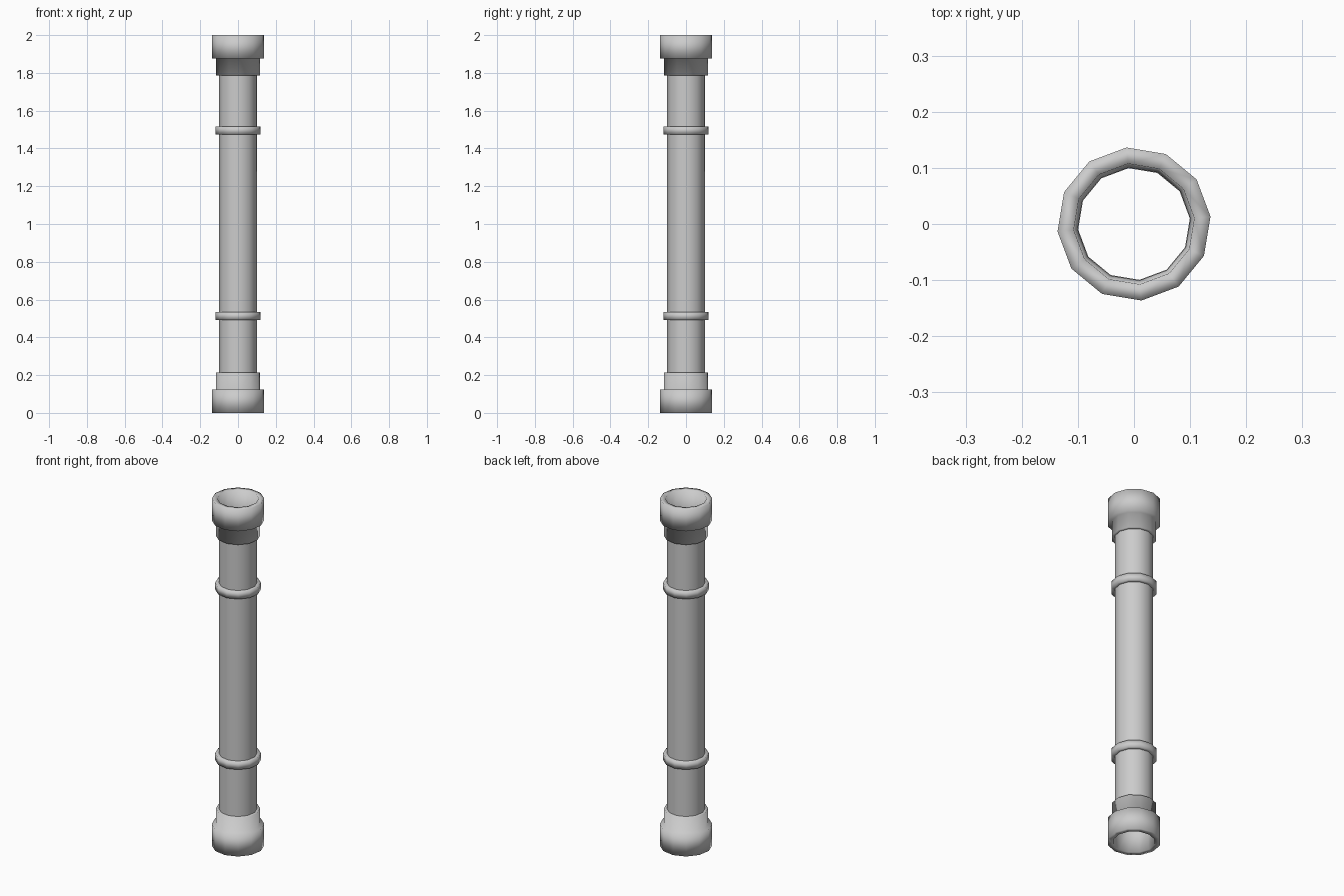
import bpy, bmesh, math

cube = bpy.data.objects.get("Cube")
if cube:
    bpy.data.objects.remove(cube, do_unlink=True)

SIDES = 12
TURN = math.radians(5.5)
HEIGHT = 2.0

grey = bpy.data.materials.new("pipe_grey")
grey.use_nodes = True
colour = (0.6, 0.6, 0.6, 1)
grey.diffuse_color = colour
grey.node_tree.nodes["Principled BSDF"].inputs["Base Color"].default_value = colour


def lathe(name, profile, flip=False):
    """Revolve (radius, height) points; flip mirrors the part to the other end."""
    bm = bmesh.new()
    rings = []
    for r, z in profile:
        z = HEIGHT - z if flip else z
        rings.append([bm.verts.new((r * math.cos(TURN + math.tau * i / SIDES),
                                    r * math.sin(TURN + math.tau * i / SIDES), z))
                      for i in range(SIDES)])
    for a, b in zip(rings, rings[1:]):
        for i in range(SIDES):
            j = (i + 1) % SIDES
            quad = (a[i], a[j], b[j], b[i])
            face = bm.faces.new(quad[::-1] if flip else quad)
            face.smooth = True
    mesh = bpy.data.meshes.new(name)
    bm.to_mesh(mesh)
    bm.free()
    mesh.materials.append(grey)
    obj = bpy.data.objects.new(name, mesh)
    bpy.context.collection.objects.link(obj)
    return obj


# Hollow shaft
lathe("shaft", [(0.1, 0.12), (0.1, HEIGHT - 0.12)])

# Stepped socket at each end, with an open mouth
socket = [(0.101, 0.12), (0.108, 0), (0.137, 0), (0.137, 0.125),
          (0.116, 0.125), (0.116, 0.213), (0.1, 0.213)]
# Raised band near each end
band = [(0.1, 0.492), (0.119, 0.492), (0.119, 0.533), (0.1, 0.533)]
for end, flip in (("bottom", False), ("top", True)):
    lathe(end + "_socket", socket, flip)
    # The upper band sits slightly closer to its end
    shift = 0.0 if not flip else -0.008
    lathe(end + "_band", [(r, z + shift) for r, z in band], flip)
